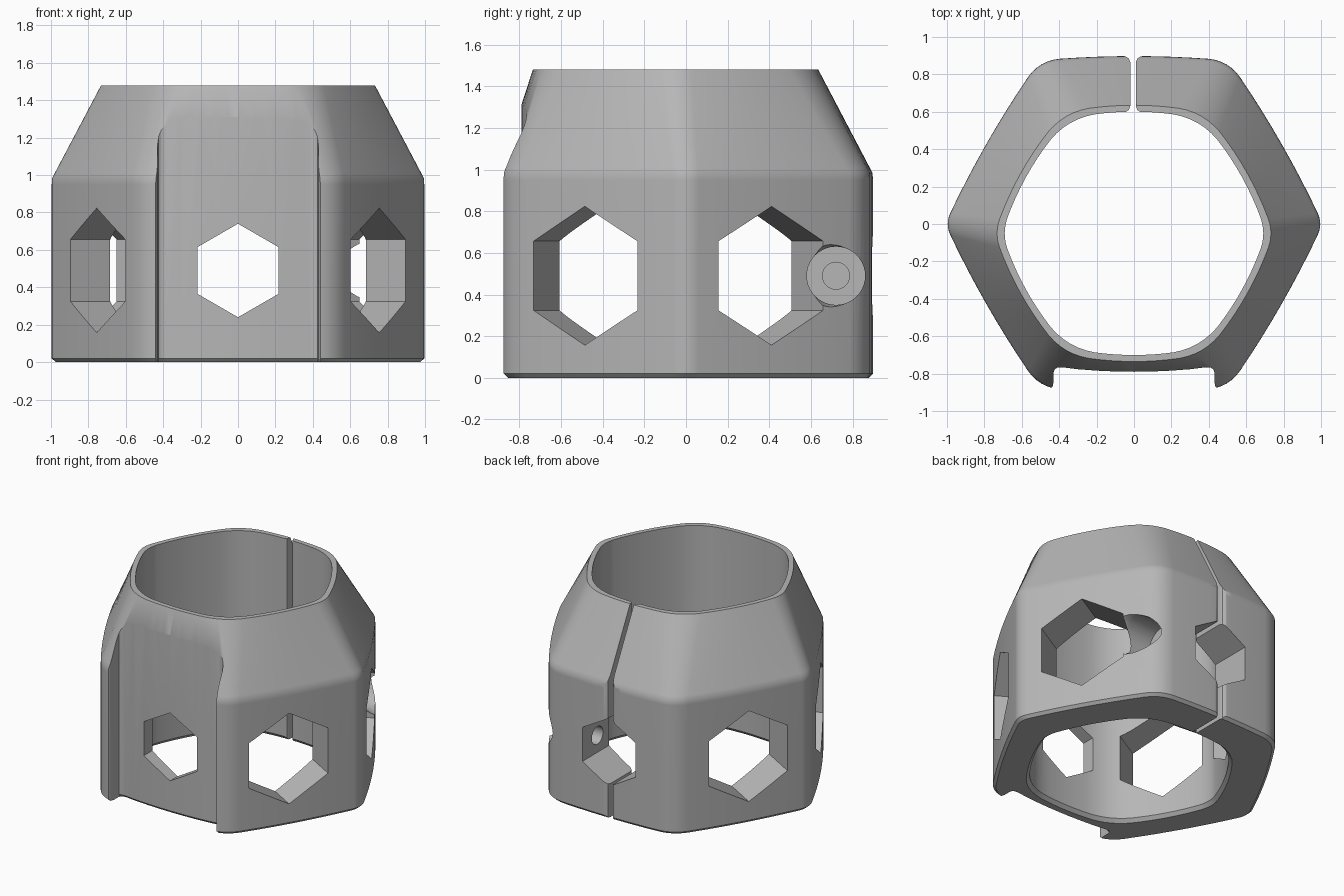
import bpy, bmesh
from math import sin, cos, pi, radians
from mathutils import Vector

cube = bpy.data.objects.get("Cube")
if cube:
    bpy.data.objects.remove(cube, do_unlink=True)

grey = bpy.data.materials.new("plain grey")
grey.use_nodes = True
COLOUR = (0.47, 0.47, 0.47, 1)
grey.diffuse_color = COLOUR
grey.node_tree.nodes["Principled BSDF"].inputs["Base Color"].default_value = COLOUR


def loft(name, rings, wrap=False):
    """Skin a list of equal-length rings; cap the ends or join them in a loop."""
    bm = bmesh.new()
    loops = [[bm.verts.new(p) for p in ring] for ring in rings]
    n = len(rings[0])
    pairs = list(zip(loops, loops[1:]))
    if wrap:
        pairs.append((loops[-1], loops[0]))
    else:
        bm.faces.new(loops[0])
        bm.faces.new(loops[-1])
    for a, b in pairs:
        for i in range(n):
            j = (i + 1) % n
            bm.faces.new((a[i], a[j], b[j], b[i]))
    bmesh.ops.recalc_face_normals(bm, faces=bm.faces)
    mesh = bpy.data.meshes.new(name)
    bm.to_mesh(mesh)
    bm.free()
    mesh.materials.append(grey)
    obj = bpy.data.objects.new(name, mesh)
    bpy.context.collection.objects.link(obj)
    return obj


def outline(z, size, bulge, trim, cy=0.0):
    """Hexagon with bowed sides and rounded corners."""
    corners = [Vector((size * cos(k * pi / 3), cy + size * sin(k * pi / 3), z))
               for k in range(6)]
    trims = [trim * (0.6 if k % 3 == 0 else 1) for k in range(6)]

    def side(k, u):
        a = pi / 6 + k * pi / 3
        out = Vector((cos(a), sin(a), 0)) * bulge * 4 * u * (1 - u)
        return corners[k].lerp(corners[(k + 1) % 6], u) + out

    pts = []
    for k in range(6):
        t0, t1 = trims[k] / size, trims[(k + 1) % 6] / size
        p, c, q = side(k - 1 if k else 5, 1 - t0), corners[k], side(k, t0)
        for i in range(6):
            s = i / 6
            pts.append(p * (1 - s) ** 2 + c * 2 * s * (1 - s) + q * s * s)
        for i in range(8):
            pts.append(side(k, t0 + (1 - t0 - t1) * i / 8))
    return pts


def blend(a, b, f, z):
    return [Vector((*p.lerp(q, f).xy, z)) for p, q in zip(a, b)]


# Tapered body: outer wall going up, straight bore coming down
HEIGHT = 1.48
base = outline(0, 1.01, 0.023, 0.11)
rim = outline(HEIGHT, 0.745, 0.04, 0.13, -0.05)
rings = [outline(0, 0.988, 0.023, 0.11)]
rings += [blend(base, rim, 0, z) for z in (0.02, 0.5, 0.94)]
rings += [blend(base, rim, f, 0.98 + f * 0.5) for f in (0.005, 0.06, 0.5)]
rings[3] = blend(base, rim, 0, 0.95)
rings += [rim]
bore = outline(0, 0.705, 0.04, 0.14, -0.05)
rings += [blend(bore, bore, 0, z) for z in (HEIGHT, 0.75, 0.025)]
rings += [outline(0, 0.73, 0.04, 0.14, -0.05)]
body = loft("ring_body", rings, wrap=True)

cutters = []

# Front recess with rounded inner corners and softened leg tips
half = [(0.385, -0.766), (0.41, -0.768), (0.424, -0.777), (0.43, -0.795),
        (0.43, -0.845), (0.435, -0.868), (0.447, -0.886), (0.47, -0.897),
        (0.52, -0.91), (0.52, -1.1)]
floor = [(x / 10, -0.79 + 0.15 * (x / 10) ** 2) for x in range(-3, 4)]
profile = [(-x, y) for x, y in reversed(half)] + floor + half
cutters.append(loft("recess_cutter", [
    [(x, y + dy, z) for x, y in profile]
    for z, dy in ((-0.02, 0.04), (0.02, 0), (1.6, 0))]))

# Split at the back, flared at both ends
flare = [(0.07, 0.5), (0.07, 0.59), (0.04, 0.598), (0.022, 0.61), (0.015, 0.63),
         (0.015, 0.865), (0.022, 0.884), (0.04, 0.896), (0.07, 0.9), (0.07, 1.0)]
slit = flare + [(-x, y) for x, y in reversed(flare)]
cutters.append(loft("slit_cutter", [[(x - 0.005, y, z) for x, y in slit]
                                    for z in (-0.1, 1.6)]))

# Hexagonal windows, larger on the four slanted sides
MID = 0.49


def window(angle, radius):
    a = radians(angle)
    out, across = Vector((cos(a), sin(a), 0)), Vector((-sin(a), cos(a), 0))
    centre = Vector((0, -0.05, MID))
    hexagon = [across * radius * sin(k * pi / 3)
               + Vector((0, 0, radius * cos(k * pi / 3))) for k in range(6)]
    cutters.append(loft("window_cutter", [[centre + out * d + h for h in hexagon]
                                          for d in (0.35, 1.3)]))


for angle in (30, 150, 210, 330):
    window(angle, 0.333)
for angle in (90, 270):
    window(angle, 0.25)


# Screw hole and head pocket through the left back corner
def bore_x(name, stations, sides):
    cutters.append(loft(name, [
        [(x, 0.72 + r * cos(2 * pi * k / sides), MID + r * sin(2 * pi * k / sides))
         for k in range(sides)] for x, r in stations]))


bore_x("head_pocket_cutter", [(0.36, 0.14), (0.58, 0.14), (0.64, 0.155), (1.2, 0.155)], 40)
bore_x("screw_hole_cutter", [(0.1, 0.065), (0.5, 0.065)], 28)

# Carve the body
bpy.ops.object.select_all(action='DESELECT')
bpy.context.view_layer.objects.active = body
body.select_set(True)
for cutter in cutters:
    cutter.hide_render = True
    mod = body.modifiers.new("cut", 'BOOLEAN')
    mod.operation = 'DIFFERENCE'
    mod.solver = 'EXACT'
    mod.object = cutter
    bpy.ops.object.modifier_apply(modifier=mod.name)
    bpy.data.objects.remove(cutter, do_unlink=True)

# Smooth shading with crisp edges
bpy.ops.object.shade_smooth_by_angle(angle=radians(32))
weighted = body.modifiers.new("weighted_normals", 'WEIGHTED_NORMAL')
weighted.keep_sharp = True
